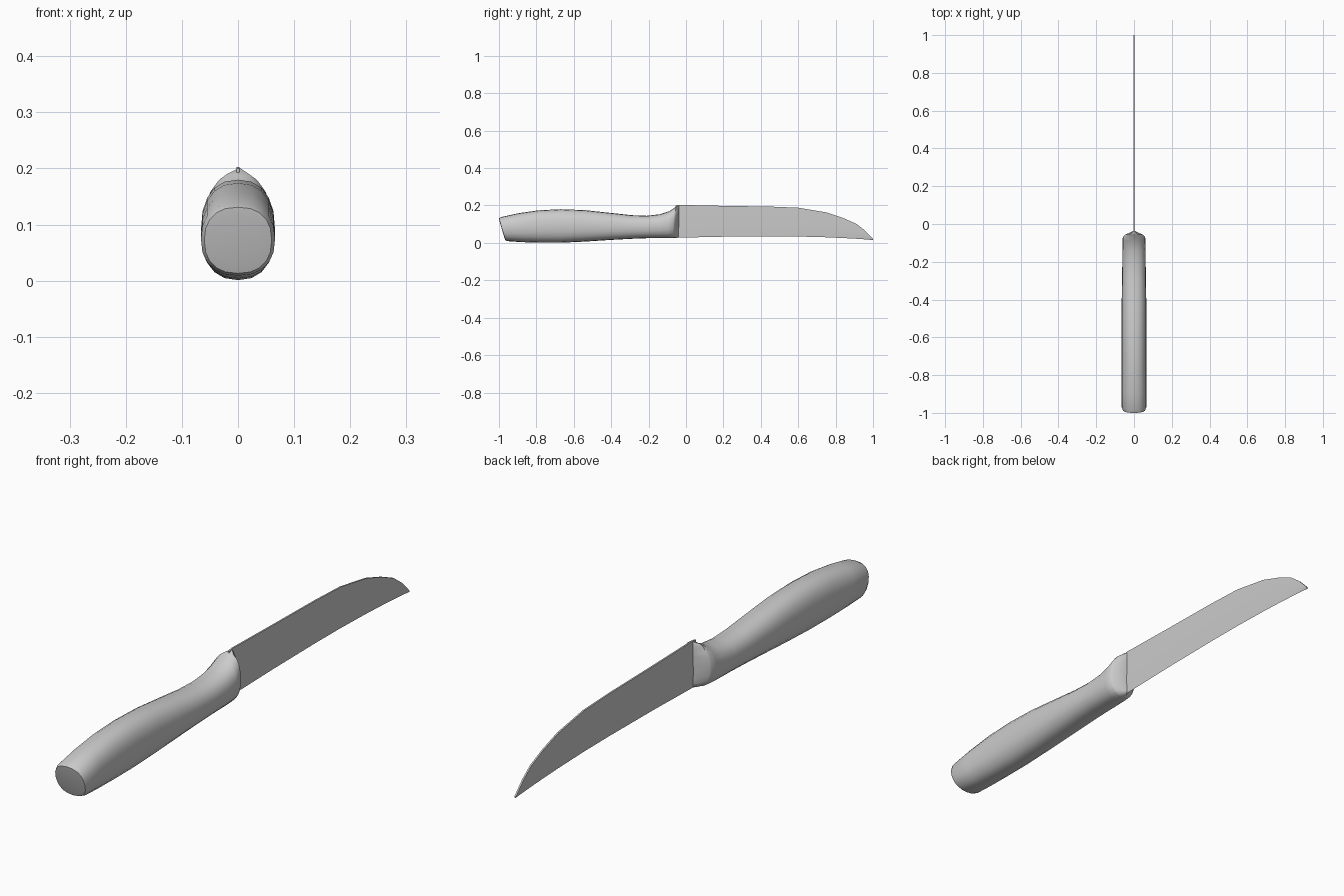
import bpy, bmesh, math


def finish(name, bm, angle):
    bmesh.ops.recalc_face_normals(bm, faces=bm.faces)
    mesh = bpy.data.meshes.new(name)
    bm.to_mesh(mesh)
    bm.free()
    ob = bpy.data.objects.new(name, mesh)
    bpy.context.collection.objects.link(ob)
    bpy.ops.object.select_all(action='DESELECT')
    bpy.context.view_layer.objects.active = ob
    ob.select_set(True)
    bpy.ops.object.shade_smooth_by_angle(angle=math.radians(angle))
    return ob


def loft(bm, rings):
    loops = [[bm.verts.new(p) for p in ring] for ring in rings]
    n = len(loops[0])
    for a, b in zip(loops, loops[1:]):
        for i in range(n):
            j = (i + 1) % n
            bm.faces.new((a[i], a[j], b[j], b[i]))
    bm.faces.new(loops[0])
    bm.faces.new(loops[-1])


def power(v, e):
    return math.copysign(abs(v) ** e, v)


def oval(y_low, y_high, low, high, half_width, sides=20):
    # rounded cross-section, sheared along y between its bottom and top
    ring = []
    for i in range(sides):
        a = math.tau * i / sides
        t = (power(math.sin(a), 0.85) + 1) / 2
        ring.append((half_width * power(math.cos(a), 0.85),
                     y_low + (y_high - y_low) * t, low + (high - low) * t))
    return ring


# Handle: slanted butt, waisted grip, bolster closing to a wedge at the blade
handle_sections = [
    # y low, y high, z low, z high, half width
    (-0.972, -0.997, 0.030, 0.115, 0.045),
    (-0.965, -1.000, 0.013, 0.131, 0.060),
    (-0.950, -0.985, 0.009, 0.139, 0.066),
    (-0.880, -0.900, 0.004, 0.158, 0.066),
    (-0.780, -0.790, 0.001, 0.174, 0.066),
    (-0.670, -0.670, 0.001, 0.180, 0.066),
    (-0.540, -0.540, 0.007, 0.175, 0.066),
    (-0.400, -0.400, 0.016, 0.160, 0.065),
    (-0.290, -0.290, 0.022, 0.148, 0.063),
    (-0.210, -0.210, 0.025, 0.145, 0.062),
    (-0.140, -0.140, 0.025, 0.153, 0.061),
    (-0.100, -0.090, 0.025, 0.169, 0.061),
    (-0.072, -0.062, 0.025, 0.188, 0.059),
    (-0.066, -0.054, 0.026, 0.194, 0.052),
    (-0.040, -0.036, 0.028, 0.203, 0.004),
]
bm = bmesh.new()
loft(bm, [oval(*s) for s in handle_sections])
finish("handle", bm, 45)

# Blade: thin lens section, spine dropping to a low point
blade_sections = [
    # y, z of edge, z of spine
    (-0.055, 0.028, 0.200), (-0.035, 0.028, 0.203), (0.20, 0.033, 0.198),
    (0.45, 0.035, 0.194), (0.60, 0.034, 0.188), (0.75, 0.030, 0.163),
    (0.84, 0.026, 0.133), (0.91, 0.022, 0.102), (0.955, 0.019, 0.068),
    (0.98, 0.017, 0.043), (1.0, 0.015, 0.022),
]
bm = bmesh.new()
rings = []
for y, low, high in blade_sections:
    near = low + (high - low) * 0.3
    rings.append([(0, y, low), (0.003, y, near), (0.003, y, high),
                  (-0.003, y, high), (-0.003, y, near)])
loft(bm, rings)
finish("blade", bm, 40)
